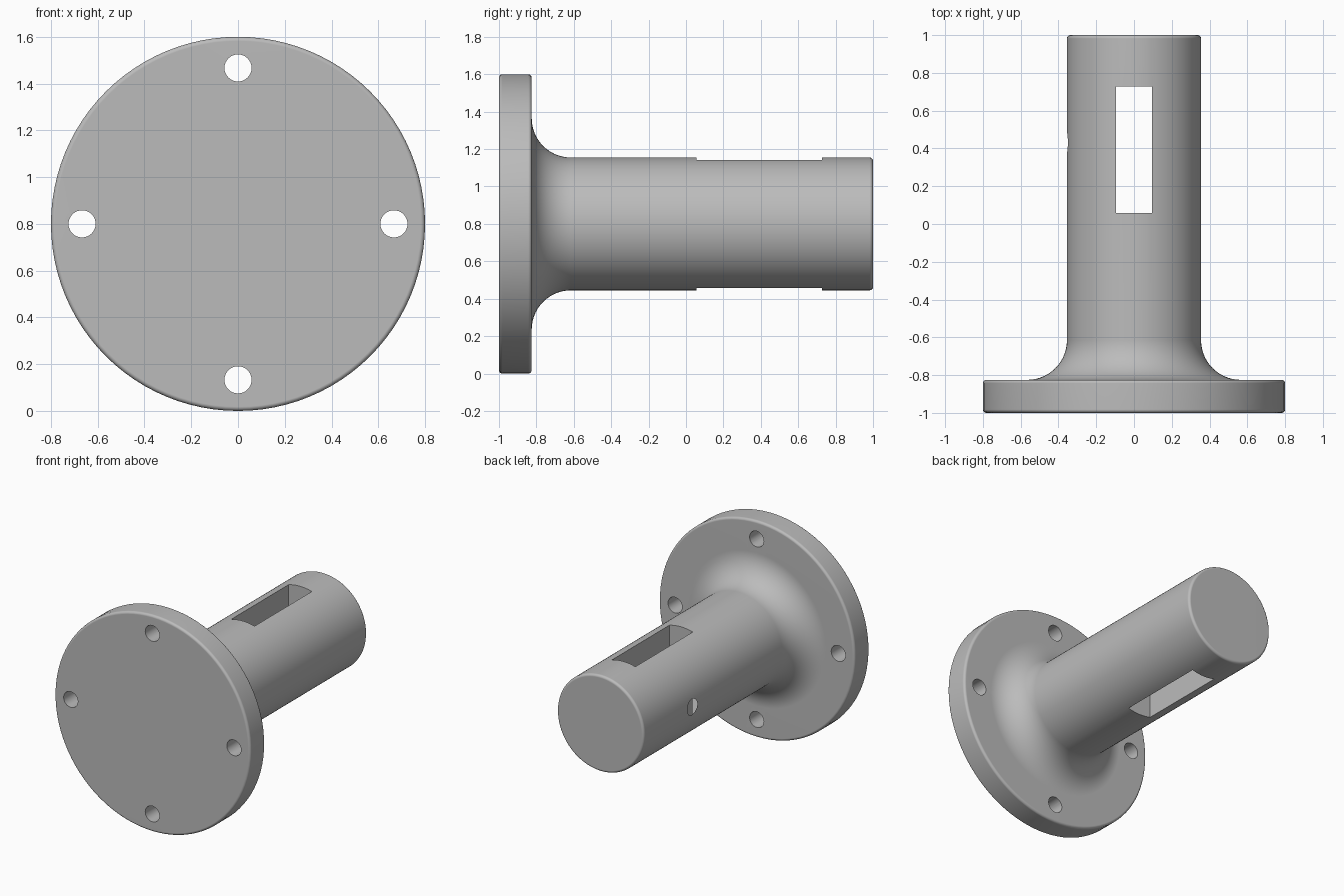
import bpy, bmesh
from math import cos, sin, pi, radians
from mathutils import Matrix

cube = bpy.data.objects.get("Cube")
if cube:
    bpy.data.objects.remove(cube, do_unlink=True)

CENTRE_Z = 0.8
FLANGE_R, SHAFT_R = 0.8, 0.355
FLANGE_BACK = -0.825
FILLET, EDGE = 0.21, 0.018
BOLT_R, BOLT_CIRCLE = 0.058, 0.667


def new_object(name, bm):
    mesh = bpy.data.meshes.new(name)
    bm.to_mesh(mesh)
    bm.free()
    obj = bpy.data.objects.new(name, mesh)
    bpy.context.collection.objects.link(obj)
    return obj


def arc(r, y, radius, start, end, steps):
    """Profile points (radius, y) along an arc, angles in degrees."""
    angles = [radians(start + (end - start) * i / steps) for i in range(steps + 1)]
    return [(r + radius * cos(a), y + radius * sin(a)) for a in angles]


def revolve(name, profile, sides=96):
    """Spin a profile about the y axis and close both ends."""
    bm = bmesh.new()
    verts = [bm.verts.new((r, y, 0)) for r, y in profile]
    edges = [bm.edges.new(pair) for pair in zip(verts, verts[1:])]
    bmesh.ops.spin(bm, geom=verts + edges, cent=(0, 0, 0), axis=(0, 1, 0),
                   angle=2 * pi, steps=sides, use_merge=True)
    bmesh.ops.remove_doubles(bm, verts=bm.verts, dist=0.0001)
    bmesh.ops.holes_fill(bm, edges=[e for e in bm.edges if e.is_boundary], sides=0)
    bmesh.ops.recalc_face_normals(bm, faces=bm.faces)
    bmesh.ops.translate(bm, vec=(0, 0, CENTRE_Z), verts=bm.verts)
    return new_object(name, bm)


def cylinder_cutter(name, location, axis, depth):
    bm = bmesh.new()
    turn = Matrix.Rotation(pi / 2, 4, "X" if axis == "Y" else "Y")
    bmesh.ops.create_cone(bm, cap_ends=True, segments=32, radius1=BOLT_R,
                          radius2=BOLT_R, depth=depth,
                          matrix=Matrix.Translation(location) @ turn)
    return new_object(name, bm)


def cut(target, cutter):
    cutter.hide_render = True
    mod = target.modifiers.new(cutter.name, "BOOLEAN")
    mod.operation, mod.solver, mod.object = "DIFFERENCE", "EXACT", cutter
    bpy.context.view_layer.objects.active = target
    bpy.ops.object.modifier_apply(modifier=mod.name)
    bpy.data.objects.remove(cutter, do_unlink=True)


# Round flange flowing through a fillet into the solid shaft
profile = (
    arc(FLANGE_R - EDGE, -1 + EDGE, EDGE, -90, 0, 4)
    + arc(FLANGE_R - EDGE, FLANGE_BACK - EDGE, EDGE, 0, 90, 4)
    + arc(SHAFT_R + FILLET, FLANGE_BACK + FILLET, FILLET, 270, 180, 14)
    + arc(SHAFT_R - EDGE, 1 - EDGE, EDGE, 0, 90, 4)
)
body = revolve("flanged_shaft", profile)

# Four bolt holes through the flange
for i in range(4):
    a = i * pi / 2
    place = (BOLT_CIRCLE * cos(a), -0.9, CENTRE_Z + BOLT_CIRCLE * sin(a))
    cut(body, cylinder_cutter("bolt_hole", place, "Y", 0.4))

# Long slot straight through the shaft
bm = bmesh.new()
bmesh.ops.create_cube(bm, size=1, matrix=Matrix.Translation((0, 0.392, CENTRE_Z))
                      @ Matrix.Diagonal((0.19, 0.67, 1, 1)))
cut(body, new_object("slot", bm))

# Set screw hole from one side of the shaft into the slot
cut(body, cylinder_cutter("set_screw_hole", (-0.25, 0.432, CENTRE_Z), "X", 0.4))

# Single grey material
grey = bpy.data.materials.new("plain grey")
grey.use_nodes = True
colour = (0.5, 0.5, 0.5, 1)
grey.diffuse_color = colour
grey.node_tree.nodes["Principled BSDF"].inputs["Base Color"].default_value = colour
body.data.materials.clear()
body.data.materials.append(grey)

# Smooth round surfaces, crisp cut edges, flat end faces
bpy.ops.object.select_all(action="DESELECT")
body.select_set(True)
bpy.context.view_layer.objects.active = body
bpy.ops.object.shade_smooth_by_angle(angle=radians(35))
normals = body.modifiers.new("flat_caps", "WEIGHTED_NORMAL")
normals.keep_sharp = True
